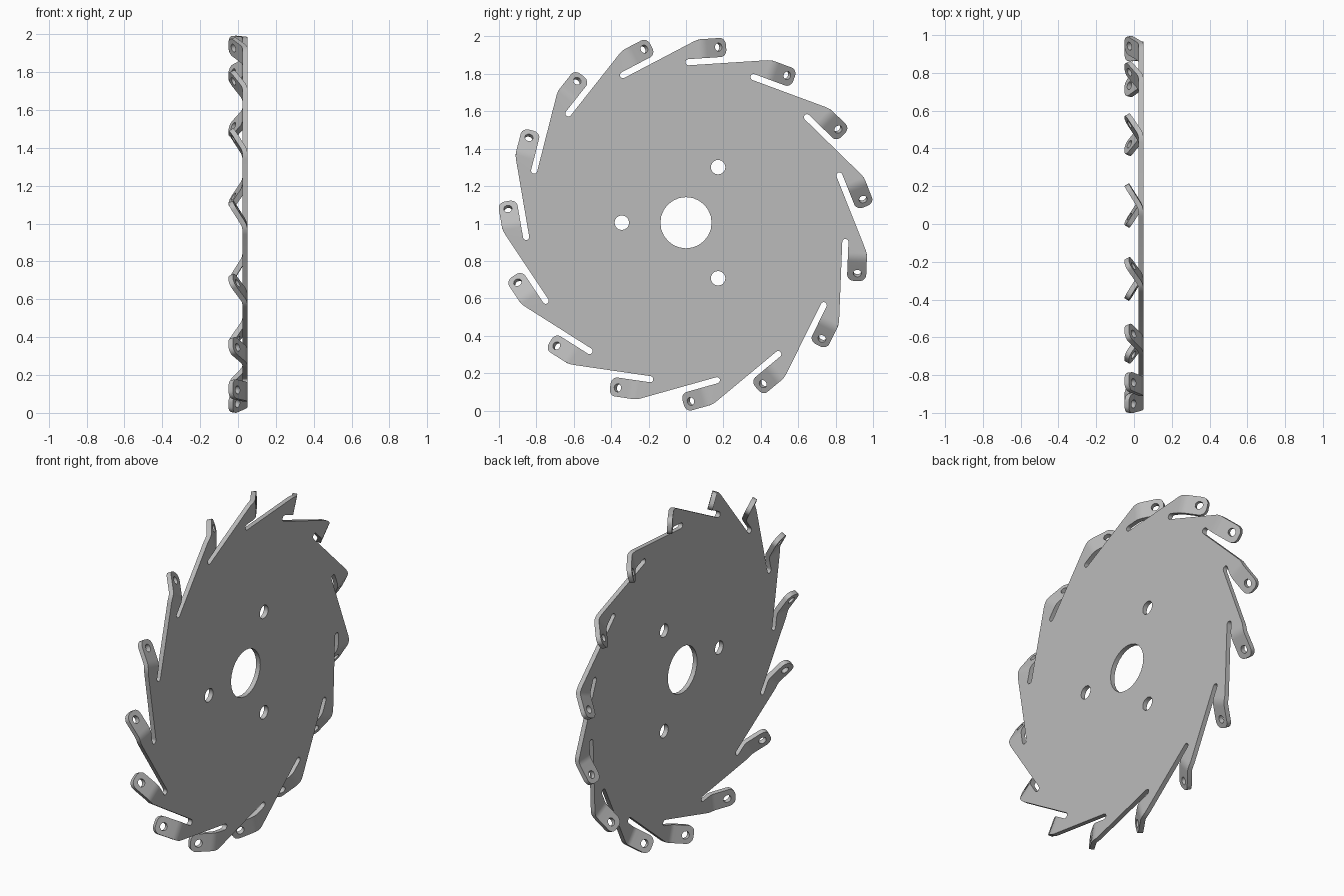
import bpy, bmesh, math
from mathutils import Vector

if "Cube" in bpy.data.objects:
    bpy.data.objects.remove(bpy.data.objects["Cube"])

TEETH = 15
STEP = 2 * math.pi / TEETH
TILT = math.radians(3.7)          # slot direction of the first tooth
FACE_X, THICK = 0.05, 0.027       # outer face position, sheet thickness
TAB_LOW, TAB_TOP = 0.872, 0.974   # radial limits of a tab
SLOT_T, SLOT_LOW = 0.069, 0.839   # slot end and its inner edge
TIP, TIP_R = 0.2956, 0.038        # tab end (unfolded) and its corner radius
FOLD_LEN, FOLD_ANG = 0.05, math.radians(32)


def arc(cx, cy, r, a0, a1, n):
    """Points on an arc, angles in degrees."""
    return [(cx + r * math.cos(math.radians(a0 + (a1 - a0) * i / n)),
             cy + r * math.sin(math.radians(a0 + (a1 - a0) * i / n))) for i in range(n + 1)]


def circle(cx, cy, r, n):
    return arc(cx, cy, r, 0, 360, n)[:-1]


def turn(p, a):
    return (p[0] * math.cos(a) - p[1] * math.sin(a), p[0] * math.sin(a) + p[1] * math.cos(a))


# rounded shoulder of each tooth; the fold starts at its middle point
shoulder = arc(0.1505, TAB_TOP - 0.12, 0.12, 114, 90, 6)
FOLD_T = shoulder[3][0]


def flat_sheet(loops, cuts=()):
    """Fill closed loops, slice across at the cuts and give the sheet thickness."""
    bm = bmesh.new()
    for pts in loops:
        vs = [bm.verts.new((p[0], p[1], 0)) for p in pts]
        for i in range(len(vs)):
            bm.edges.new((vs[i - 1], vs[i]))
    bmesh.ops.triangle_fill(bm, use_beauty=True, edges=bm.edges[:], normal=(0, 0, 1))
    for t in cuts:
        bmesh.ops.bisect_plane(bm, geom=bm.verts[:] + bm.edges[:] + bm.faces[:],
                               plane_co=(t, 0, 0), plane_no=(1, 0, 0))
    ext = bmesh.ops.extrude_face_region(bm, geom=bm.faces[:], use_keep_orig=True)
    for g in ext["geom"]:
        if isinstance(g, bmesh.types.BMVert):
            g.co.z = -THICK
    return bm


def bend(co):
    """Fold the part of a tab beyond the fold start towards the inner side."""
    u = co.x - FOLD_T
    if u <= 0:
        return co.copy()
    a = min(u, FOLD_LEN) / FOLD_LEN * FOLD_ANG
    r, rest = FOLD_LEN / FOLD_ANG, max(0, u - FOLD_LEN)
    return Vector((FOLD_T + r * math.sin(a) + rest * math.cos(a) + co.z * math.sin(a), co.y,
                   -r * (1 - math.cos(a)) - rest * math.sin(a) + co.z * math.cos(a)))


def add_part(dst, src, fn):
    """Copy a sheet into dst with its vertices moved by fn, leaving joint walls out."""
    new = {v: dst.verts.new(fn(v.co)) for v in src.verts}
    for f in src.faces:
        if not f.tag:
            dst.faces.new([new[v] for v in f.verts])


# disc outline, clockwise: half shoulder, tab root, slot end, next tooth
slot_r = (TAB_LOW - SLOT_LOW) / 2
tooth = (shoulder[:4] + [(FOLD_T, TAB_LOW)]
         + arc(SLOT_T, TAB_LOW - slot_r, slot_r, 90, 270, 8))
outline = [turn(p, TILT - k * STEP) for k in range(TEETH) for p in tooth]
holes = [circle(0, 0, 0.137, 24)]
holes += [circle(0.343 * math.cos(a), 0.343 * math.sin(a), 0.039, 16)
          for a in (math.pi / 3, math.pi, -math.pi / 3)]
disc = flat_sheet([outline] + holes)

# one tab with rounded end and hole
tab_loop = (shoulder[3:]
            + arc(TIP - TIP_R, TAB_TOP - TIP_R, TIP_R, 90, 0, 6)
            + arc(TIP - TIP_R, TAB_LOW + TIP_R, TIP_R, 0, -90, 6)
            + [(FOLD_T, TAB_LOW)])
tab = flat_sheet([tab_loop, circle(0.2475, 0.926, 0.022, 16)],
                 [FOLD_T + FOLD_LEN * i / 5 for i in range(1, 6)])
for f in tab.faces:
    f.tag = all(abs(v.co.x - FOLD_T) < 1e-5 for v in f.verts)

# walls on the disc where the tabs join are left out too
roots = []
for k in range(TEETH):
    a = TILT - k * STEP
    roots.append([Vector(turn(p, a)) for p in (shoulder[3], (FOLD_T, TAB_LOW))])
for f in disc.faces:
    if abs(f.calc_center_median().z + THICK / 2) < 1e-4:
        f.tag = any(all(min((v.co.xy - p).length for p in r) < 1e-5 for v in f.verts)
                    for r in roots)

# assemble: sheet plane goes to y-z, sheet normal to +x
bm = bmesh.new()
add_part(bm, disc, lambda c: (FACE_X + c.z, c.x, c.y))
for k in range(TEETH):
    def place(c, a=TILT - k * STEP):
        b = bend(c)
        y, z = turn((b.x, b.y), a)
        return (FACE_X + b.z, y, z)
    add_part(bm, tab, place)
bmesh.ops.remove_doubles(bm, verts=bm.verts[:], dist=1e-5)
bmesh.ops.recalc_face_normals(bm, faces=bm.faces[:])
low = min(v.co.z for v in bm.verts)
bmesh.ops.translate(bm, verts=bm.verts[:], vec=(0, 0, -low))

mesh = bpy.data.meshes.new("toothed_disc")
bm.to_mesh(mesh)
for b in (bm, disc, tab):
    b.free()
obj = bpy.data.objects.new("toothed_disc", mesh)
bpy.context.collection.objects.link(obj)

steel = bpy.data.materials.new("steel_grey")
steel.diffuse_color = (0.5, 0.5, 0.5, 1)
steel.use_nodes = True
steel.node_tree.nodes["Principled BSDF"].inputs["Base Color"].default_value = steel.diffuse_color
mesh.materials.append(steel)

bpy.context.view_layer.objects.active = obj
obj.select_set(True)
bpy.ops.object.shade_smooth_by_angle(angle=math.radians(25))
